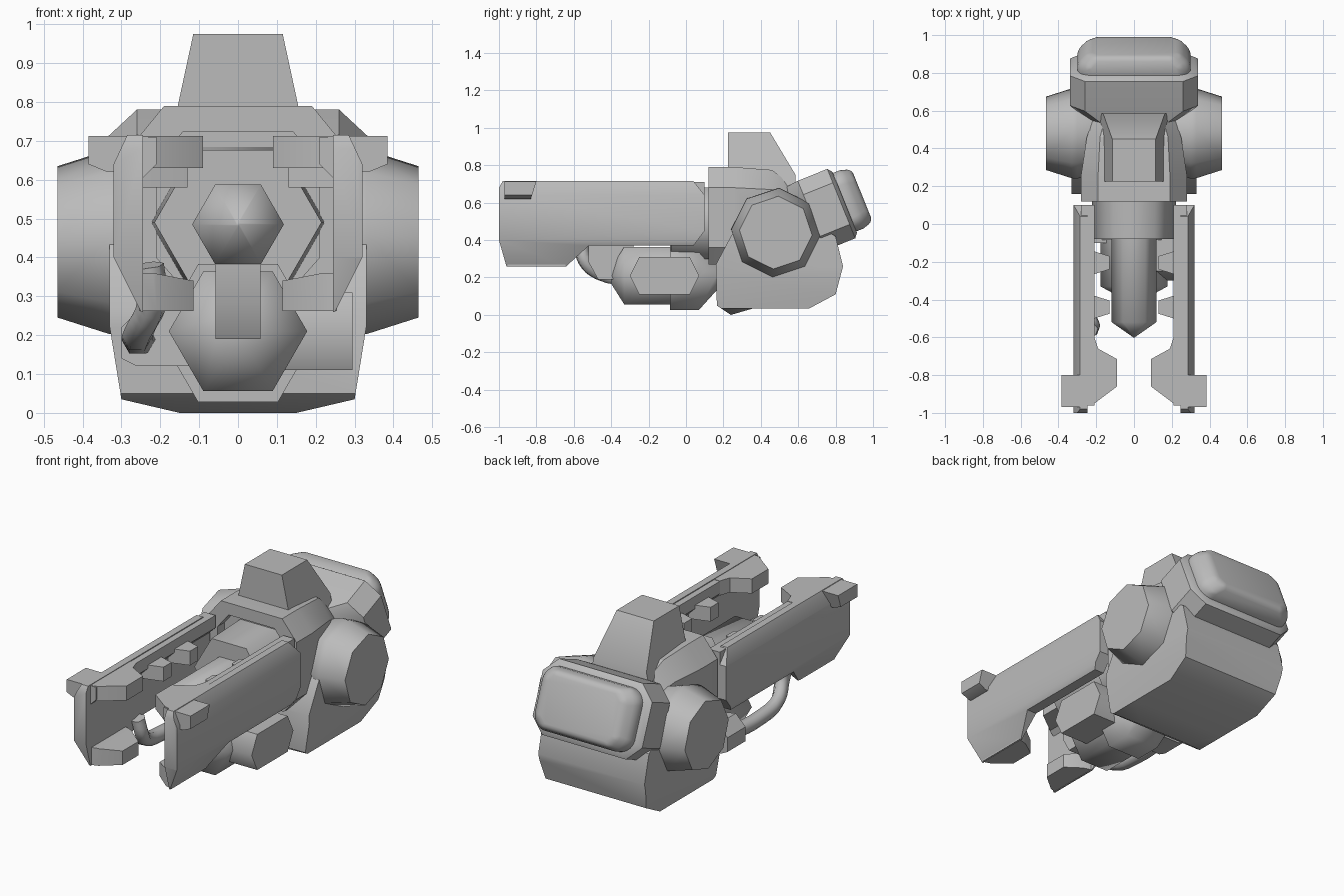
import bpy, bmesh, math
from mathutils import Vector

if "Cube" in bpy.data.objects:
    bpy.data.objects.remove(bpy.data.objects["Cube"], do_unlink=True)

grey = bpy.data.materials.new("plain_grey")
grey.use_nodes = True
grey.diffuse_color = (0.5, 0.5, 0.5, 1)
grey.node_tree.nodes["Principled BSDF"].inputs["Base Color"].default_value = (0.5, 0.5, 0.5, 1)


def loft(name, axis, rings, smooth=35, mirror=False, cuts=()):
    """Skin rings of 2D points placed along an axis, cap the ends, then trim by planes."""
    place = {"x": lambda p, a, b: (p, a, b),
             "y": lambda p, a, b: (a, p, b),
             "z": lambda p, a, b: (a, b, p)}[axis]
    bm = bmesh.new()
    loops = [[bm.verts.new(place(p, a, b)) for a, b in pts] for p, pts in rings]
    n = len(loops[0])
    for lo, hi in zip(loops, loops[1:]):
        for i in range(n):
            j = (i + 1) % n
            bm.faces.new((lo[i], lo[j], hi[j], hi[i]))
    bm.faces.new(loops[0])
    bm.faces.new(loops[-1])
    for co, no in cuts:
        geom = bm.verts[:] + bm.edges[:] + bm.faces[:]
        cut = bmesh.ops.bisect_plane(bm, geom=geom, plane_co=Vector(co),
                                     plane_no=Vector(no).normalized(), clear_outer=True)
        edges = [e for e in cut["geom_cut"] if isinstance(e, bmesh.types.BMEdge)]
        if edges:
            bmesh.ops.holes_fill(bm, edges=edges)
    bmesh.ops.recalc_face_normals(bm, faces=bm.faces)
    mesh = bpy.data.meshes.new(name)
    bm.to_mesh(mesh)
    bm.free()
    mesh.materials.append(grey)
    mesh.shade_smooth()
    mesh.set_sharp_from_angle(angle=math.radians(smooth))
    obj = bpy.data.objects.new(name, mesh)
    bpy.context.collection.objects.link(obj)
    if mirror:
        obj.modifiers.new("mirror", "MIRROR")
    return obj


def prism(name, axis, lo, hi, pts, **kw):
    return loft(name, axis, [(lo, pts), (hi, pts)], **kw)


def box(name, x, y, z, **kw):
    return prism(name, "z", z[0], z[1], [(x[0], y[0]), (x[1], y[0]), (x[1], y[1]), (x[0], y[1])], **kw)


def ngon(n, r, ca, cb, phase=0.0):
    return [(ca + r * math.cos(phase + math.tau * i / n),
             cb + r * math.sin(phase + math.tau * i / n)) for i in range(n)]


def sym(pts):
    return pts + [(-a, b) for a, b in reversed(pts)]


# Upper body: faceted shell with a recessed front opening
front = sym([(0.19, 0.79), (0.28, 0.68), (0.28, 0.36), (0.20, 0.27)])
opening = [(x * 0.75, 0.52 + (z - 0.52) * 0.75) for x, z in front]
loft("upper_body", "y", [
    (0.18, opening), (0.12, opening), (0.12, front), (0.26, front),
    (0.46, sym([(0.18, 0.775), (0.25, 0.67), (0.25, 0.36), (0.20, 0.27)])),
    (0.57, sym([(0.15, 0.69), (0.21, 0.62), (0.21, 0.36), (0.18, 0.27)]))], smooth=30)

# Lower body: rounded belly with chamfered lower sides
prism("lower_body", "x", -0.33, 0.33,
      [(0.16, 0.27), (0.165, 0.05), (0.24, 0.0), (0.36, 0.035), (0.66, 0.035), (0.80, 0.11),
       (0.84, 0.26), (0.80, 0.42), (0.70, 0.48), (0.30, 0.50), (0.24, 0.42)],
      smooth=40,
      cuts=[((s * 0.33, 0, 0.22), (s * 0.185, 0, -0.03)) for s in (1, -1)] +
           [((s * 0.30, 0, 0.035), (s * 0.035, 0, -0.15)) for s in (1, -1)])

# Top fin: tapered block with a sloping back
fin = [(0.225, 0.70), (0.225, 0.975), (0.45, 0.975), (0.585, 0.75), (0.585, 0.62)]
prism("top_fin", "x", -0.25, 0.25, fin,
      cuts=[((s * 0.155, 0, 0.79), (s * 0.185, 0, 0.04)) for s in (1, -1)])

# Side drums
loft("side_drum", "x", [(x, ngon(8, r, 0.48, 0.44, math.radians(-4))) for x, r in
                        ((0.18, 0.20), (0.30, 0.24), (0.33, 0.238), (0.465, 0.195))],
     smooth=50, mirror=True)


# Rear block and rounded pad, tilted upward
def plate(w, h, c):
    return sym([(w - c, h), (w, h - c), (w, c - h), (w - c, -h)])


collar = loft("rear_collar", "y", [
    (-0.27, plate(0.22, 0.19, 0.08)), (-0.17, plate(0.34, 0.20, 0.08)),
    (0.0, plate(0.34, 0.20, 0.08)), (0.02, plate(0.315, 0.175, 0.075))])
pad = loft("rear_pad", "y", [
    (-0.02, plate(0.30, 0.168, 0.05)), (0.06, plate(0.30, 0.168, 0.05)),
    (0.12, plate(0.245, 0.15, 0.05))], smooth=60)
bevel = pad.modifiers.new("soft_edges", "BEVEL")
bevel.width, bevel.segments = 0.025, 3
for part in (collar, pad):
    part.location = (0, 0.83, 0.595)
    part.rotation_euler.x = math.radians(22)

# Neck, barrel and keel
loft("neck", "y", [(0.20, ngon(6, 0.225, 0, 0.49)), (-0.08, ngon(6, 0.215, 0, 0.49))], smooth=61)
loft("barrel", "y", [(y, ngon(6, r, 0, 0.485)) for y, r in
                     ((0.0, 0.118), (-0.52, 0.118), (-0.60, 0.004))], smooth=61)
prism("barrel_keel", "x", -0.058, 0.058,
      [(-0.52, 0.42), (-0.52, 0.28), (-0.47, 0.19), (-0.39, 0.19), (-0.28, 0.28), (-0.28, 0.42)])

# Lower drum stack with a pod on one side and a hose on the other
loft("lower_drum", "y", [(y, ngon(6, r, 0, 0.21)) for y, r in
                         ((-0.40, 0.05), (-0.33, 0.178), (-0.06, 0.178))], smooth=61)
loft("lower_drum_base", "y", [(y, ngon(6, r, 0, 0.205)) for y, r in
                              ((-0.085, 0.205), (0.07, 0.205), (0.16, 0.09), (0.22, 0.09))], smooth=61)
prism("side_pod", "x", 0.08, 0.295,
      [(-0.30, 0.21), (-0.25, 0.31), (0.02, 0.31), (0.07, 0.21), (0.02, 0.11), (-0.25, 0.11)], smooth=61)
prism("hose_fitting", "y", -0.10, 0.06,
      [(-0.30, 0.14), (-0.26, 0.12), (-0.12, 0.12), (-0.12, 0.26), (-0.24, 0.28), (-0.30, 0.22)])

# Curved hose, from the fitting up to the arm
path = bpy.data.curves.new("hose", "CURVE")
path.dimensions = "3D"
path.bevel_depth = 0.04
path.bevel_resolution = 1
path.resolution_u = 4
path.use_fill_caps = True
points = [(-0.25, -0.05, 0.19), (-0.26, -0.28, 0.19), (-0.25, -0.46, 0.22), (-0.22, -0.54, 0.29), (-0.23, -0.56, 0.38)]
spline = path.splines.new("BEZIER")
spline.bezier_points.add(len(points) - 1)
for bp, co in zip(spline.bezier_points, points):
    bp.co = co
    bp.handle_left_type = bp.handle_right_type = "AUTO"
path.materials.append(grey)
bpy.context.collection.objects.link(bpy.data.objects.new("hose", path))

# Arms: plate with chamfered outer edges, top flange, claws, lug and teeth
prism("arm_plate", "x", 0.245, 0.32,
      [(-0.98, 0.715), (0.04, 0.715), (0.10, 0.64), (0.10, 0.45), (0.04, 0.37), (-0.52, 0.37),
       (-0.64, 0.26), (-0.96, 0.26), (-1.0, 0.40), (-1.0, 0.68)],
      mirror=True, smooth=30,
      cuts=[((0.285, 0, 0.715), (0.075, 0, 0.035)), ((0.32, 0, 0.40), (0.14, 0, -0.07))])
prism("arm_top_flange", "y", -0.96, 0.10,
      [(0.21, 0.71), (0.28, 0.71), (0.28, 0.60), (0.25, 0.60), (0.21, 0.64)], mirror=True)
prism("upper_claw", "z", 0.63, 0.712,
      [(0.28, -0.97), (0.21, -0.95), (0.09, -0.86), (0.09, -0.715), (0.19, -0.66), (0.21, -0.60), (0.28, -0.60)],
      mirror=True)
prism("lower_claw", "z", 0.262, 0.36,
      [(0.255, -0.955), (0.21, -0.94), (0.115, -0.86), (0.115, -0.72), (0.20, -0.66), (0.255, -0.645)],
      mirror=True, cuts=[((0.115, 0, 0.34), (-0.025, 0, 0.13))])
prism("arm_lug", "x", 0.27, 0.385,
      [(-0.97, 0.712), (-0.80, 0.712), (-0.83, 0.62), (-0.97, 0.62)], mirror=True,
      cuts=[((0.385, 0, 0.64), (0.025, 0, -0.06))])
for i, y in enumerate((-0.44, -0.205)):
    prism(f"arm_tooth_{i + 1}", "z", 0.58, 0.66,
          [(0.26, y - 0.07), (0.21, y - 0.06), (0.13, y - 0.035), (0.13, y + 0.035), (0.21, y + 0.06), (0.26, y + 0.07)],
          mirror=True)
